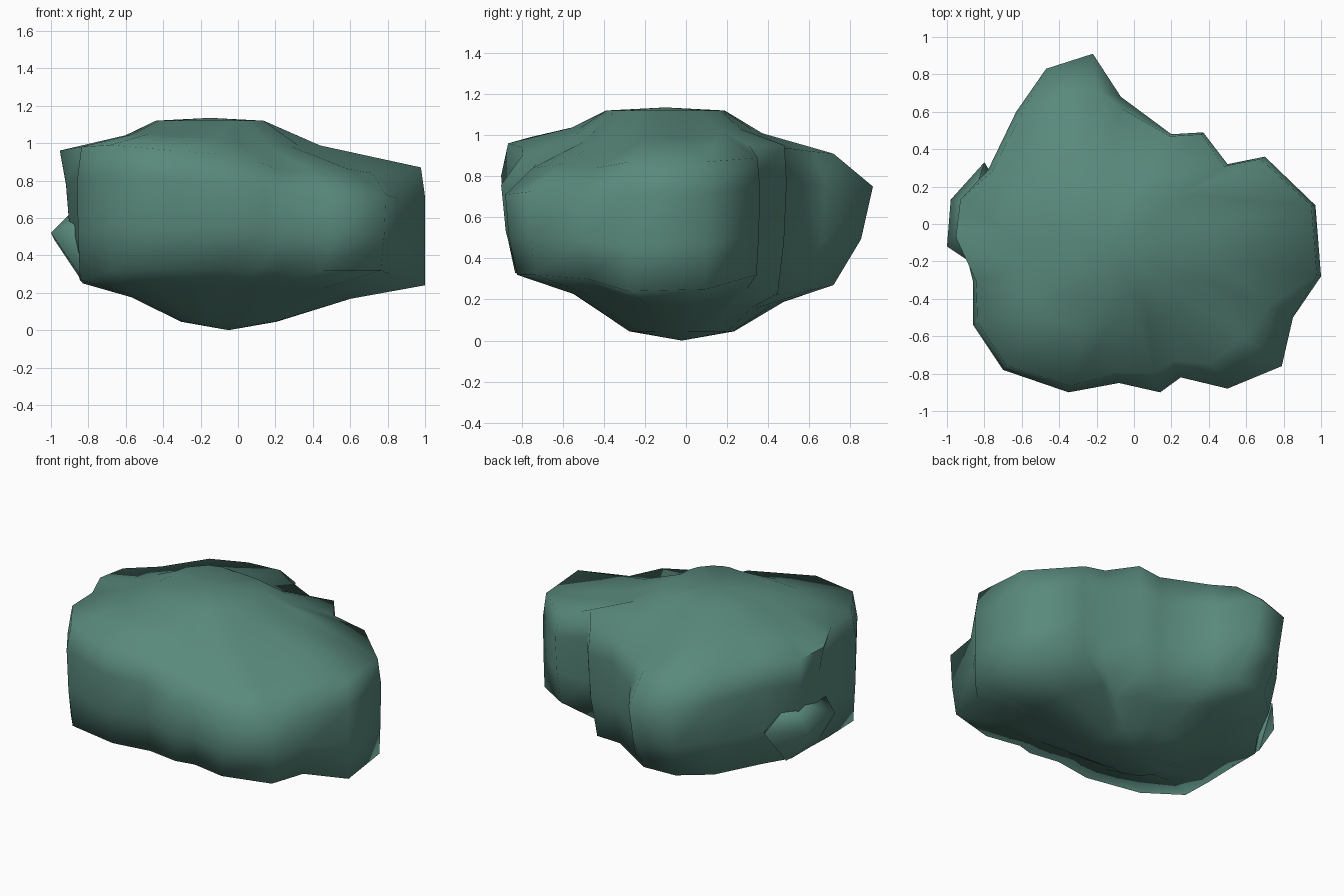
import bpy
import bmesh
import math
from mathutils import Vector

default_cube = bpy.data.objects.get("Cube")
if default_cube:
    bpy.data.objects.remove(default_cube, do_unlink=True)

# Single muted green colour
green = bpy.data.materials.new("muted_green")
green.use_nodes = True
green.diffuse_color = (0.10, 0.25, 0.20, 1)
shader = green.node_tree.nodes["Principled BSDF"]
shader.inputs["Base Color"].default_value = green.diffuse_color
shader.inputs["Roughness"].default_value = 0.9

centre = Vector((-0.1, -0.05))
base_centre = Vector((-0.05, -0.02))
crown_centre = Vector((-0.15, -0.1))

# Outline columns: x, y, wall bottom height, wall top height,
# bottom inset, top inset
columns = [
    (1, -.28, .24, .87, 1, .98), (.97, .1, .25, .87, .99, .98),
    (.7, .36, .32, .89, .96, .97), (.5, .32, .25, .95, .93, .97),
    (.37, .49, .23, .95, .92, .98), (.2, .48, .22, .94, .92, .98),
    (-.07, .68, .25, .92, .92, .92), (-.22, .91, .27, .91, .8, .8),
    (-.47, .83, .27, .91, .86, .85), (-.63, .6, .26, .93, .92, .96),
    (-.78, .29, .26, .95, .93, .97), (-.92, .13, .27, .95, .91, 1.01),
    (-.92, -.07, .27, .96, .91, 1.04), (-.86, -.31, .25, .98, .96, .98),
    (-.86, -.54, .27, .98, .98, .97), (-.7, -.78, .32, .99, .96, .97),
    (-.35, -.9, .33, .96, .92, .96), (-.08, -.85, .33, .94, .93, .93),
    (.14, -.9, .33, .9, .91, .88), (.25, -.82, .32, .86, .95, .88),
    (.5, -.88, .32, .84, .93, .84), (.79, -.76, .32, .86, .97, .78),
    (.85, -.5, .3, .84, .96, .86),
]


def mix(a, b, t):
    return a + (b - a) * t


def rounded_square(middle, edge, radius):
    """Point on a soft-cornered square, in the direction of the edge."""
    way = (edge - middle).normalized()
    return middle + way * radius * math.sqrt(abs(way.x) + abs(way.y))


def column_points(x, y, low, high, bottom, top):
    """One strip of the surface, from the underside to the crown."""
    edge = Vector((x, y))
    foot = centre.lerp(edge, bottom)
    rim = centre.lerp(edge, top)
    # The base and the crown are squarer than the outline
    inner_foot = rounded_square(base_centre, edge, .24)
    inner_rim = rounded_square(crown_centre, edge, .27)
    steps = [
        (inner_foot, .045),
        (inner_foot.lerp(foot, .5), low * .7),
        (foot, low),
        (foot.lerp(edge, .7), mix(low, high, .35)),
        (edge, mix(low, high, .75)),
        (rim, high),
        (inner_rim.lerp(rim, .36), mix(high, 1.12, .47)),
        (inner_rim, 1.12),
    ]
    return [(spot.x, spot.y, height) for spot, height in steps]


def finish(bm, name):
    """Turn the mesh into a softly shaded object."""
    bmesh.ops.recalc_face_normals(bm, faces=bm.faces)
    mesh = bpy.data.meshes.new(name)
    bm.to_mesh(mesh)
    bm.free()
    mesh.materials.append(green)
    part = bpy.data.objects.new(name, mesh)
    bpy.context.collection.objects.link(part)
    bpy.ops.object.select_all(action="DESELECT")
    part.select_set(True)
    bpy.context.view_layer.objects.active = part
    bpy.ops.object.shade_smooth_by_angle(angle=math.radians(75))


# Lumpy body, lofted around the outline and closed at both poles
body = bmesh.new()
strips = [[body.verts.new(p) for p in column_points(*c)] for c in columns]
base = body.verts.new((*base_centre, 0))
crown = body.verts.new((*crown_centre, 1.135))
for index, strip in enumerate(strips):
    following = strips[(index + 1) % len(strips)]
    body.faces.new((base, following[0], strip[0]))
    body.faces.new((crown, strip[-1], following[-1]))
    for level in range(len(strip) - 1):
        body.faces.new((strip[level], following[level],
                        following[level + 1], strip[level + 1]))
finish(body, "lumpy_body")

# Pointed knob low on the side, with a sloping top
knob = bmesh.new()
for point in [(-1, -.12, .52), (-.98, .13, .48), (-.82, -.24, .58),
              (-.86, .14, .66), (-.8, .33, .5), (-.82, -.2, .26),
              (-.84, .16, .27), (-.6, 0, .45)]:
    knob.verts.new(point)
bmesh.ops.convex_hull(knob, input=knob.verts)
finish(knob, "side_knob")
